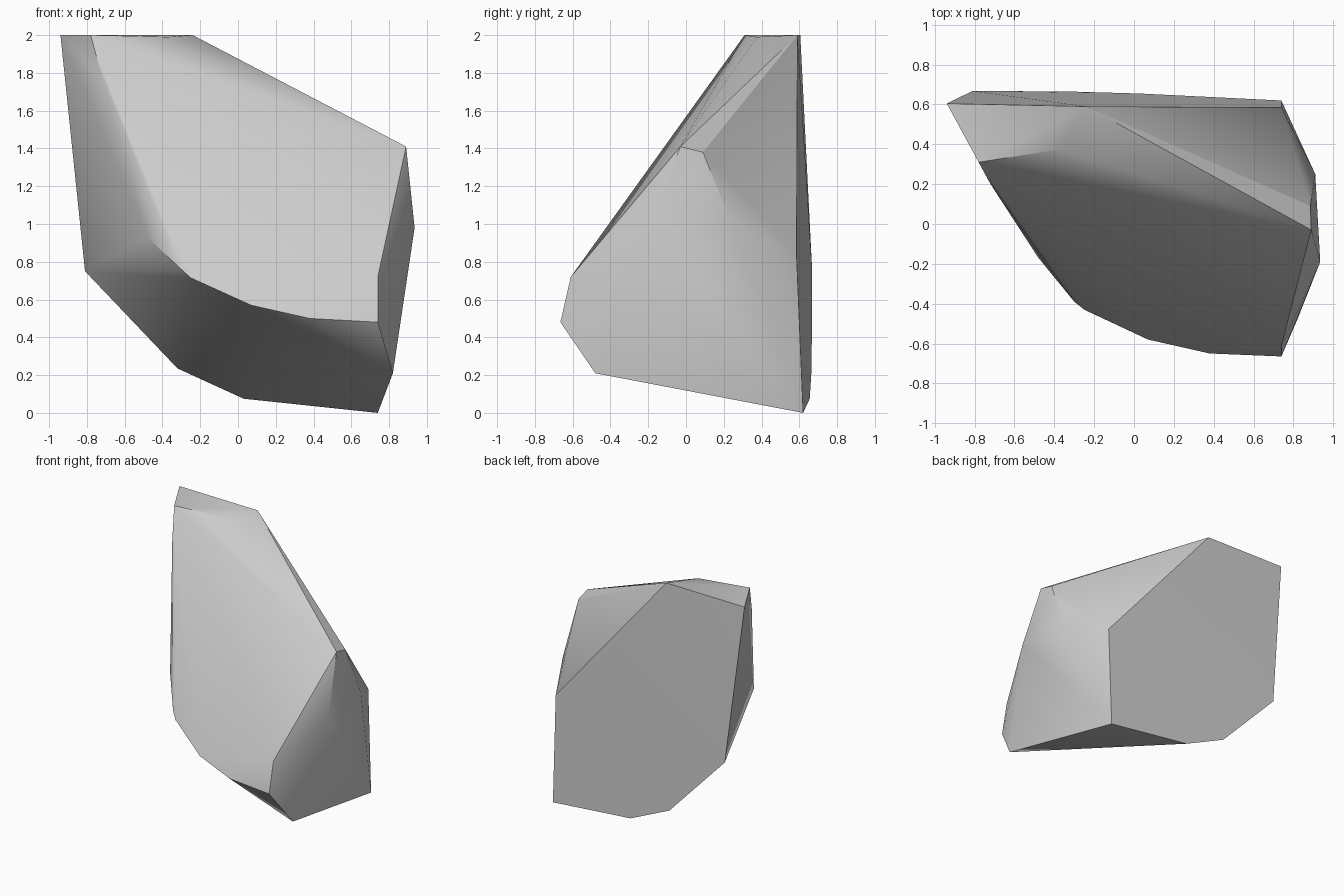
import bpy
import bmesh
import math

# Remove the default object
default_cube = bpy.data.objects.get("Cube")
if default_cube:
    bpy.data.objects.remove(default_cube, do_unlink=True)


def make_material(name, colour):
    material = bpy.data.materials.new(name)
    material.use_nodes = True
    material.diffuse_color = colour
    shader = material.node_tree.nodes["Principled BSDF"]
    shader.inputs["Base Color"].default_value = colour
    return material


# Corner points of the boulder, grouped by region
top_rim = [(-.94, .605, 2), (-.78, .31, 2), (-.37, .375, 1.99), (-.24, .59, 2)]
right_shoulder = [(.89, -.03, 1.41), (.885, .09, 1.38), (.91, .25, .98),
                  (.935, -.19, .98), (.74, .585, .84)]
front_lip = [(.74, -.61, .72), (.74, -.665, .48), (.38, -.65, .5),
             (.07, -.58, .57), (-.25, -.43, .715)]
left_flank = [(-.3, -.39, .76), (-.48, -.17, .93), (-.72, .2, 1.78)]
base_rim = [(.82, -.48, .21), (.74, .62, 0), (.03, .655, .075),
            (-.32, .665, .235), (-.81, .668, .75)]


def make_rock(name, points, material):
    """Wrap the corner points in a faceted skin."""
    bm = bmesh.new()
    for point in points:
        bm.verts.new(point)
    hull = bmesh.ops.convex_hull(bm, input=list(bm.verts))
    # Drop corners the skin did not use
    loose = [v for v in bm.verts if not v.link_faces]
    bmesh.ops.delete(bm, geom=loose, context="VERTS")
    # Merge the nearly level triangles into broad facets
    bmesh.ops.dissolve_limit(bm, angle_limit=math.radians(1),
                             verts=list(bm.verts), edges=list(bm.edges))
    bmesh.ops.recalc_face_normals(bm, faces=list(bm.faces))
    mesh = bpy.data.meshes.new(name)
    bm.to_mesh(mesh)
    bm.free()
    mesh.materials.append(material)
    rock = bpy.data.objects.new(name, mesh)
    bpy.context.collection.objects.link(rock)
    return rock


stone_grey = make_material("stone_grey", (.6, .6, .6, 1))
boulder = make_rock("boulder",
                    top_rim + right_shoulder + front_lip + left_flank + base_rim,
                    stone_grey)

# Soften gentle creases and keep the broken edges sharp
bpy.ops.object.select_all(action="DESELECT")
boulder.select_set(True)
bpy.context.view_layer.objects.active = boulder
bpy.ops.object.shade_smooth_by_angle(angle=math.radians(30))
